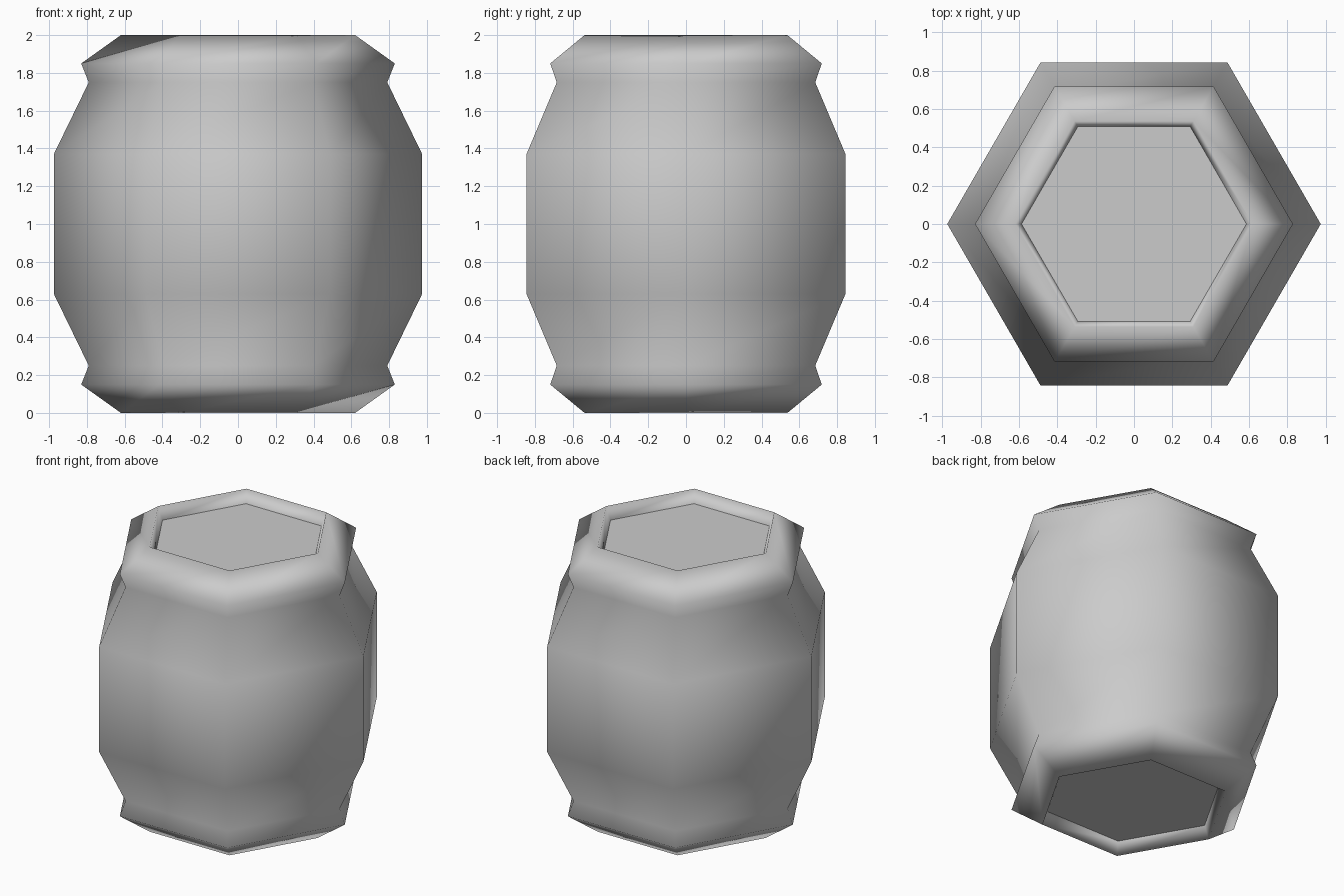
import bpy
import bmesh
from math import cos, sin, tau

SIDES = 6
LID_RADIUS, LID_DEPTH = 0.587, 0.09

cube = bpy.data.objects.get("Cube")
if cube:
    bpy.data.objects.remove(cube, do_unlink=True)

grey = bpy.data.materials.new("plain_grey")
grey.use_nodes = True
colour = (0.6, 0.6, 0.6, 1)
grey.diffuse_color = colour
grey.node_tree.nodes["Principled BSDF"].inputs["Base Color"].default_value = colour


def ring(bm, radius, z):
    return [bm.verts.new((radius * cos(tau * i / SIDES), radius * sin(tau * i / SIDES), z))
            for i in range(SIDES)]


def finish(bm, name, smooth):
    mesh = bpy.data.meshes.new(name)
    for face in bm.faces:
        face.smooth = smooth
    bm.to_mesh(mesh)
    bm.free()
    mesh.materials.append(grey)
    obj = bpy.data.objects.new(name, mesh)
    bpy.context.collection.objects.link(obj)
    return obj


# Barrel wall: upper half of the profile, mirrored about mid height
upper = [(0.975, 1.37), (0.79, 1.75), (0.83, 1.85), (0.62, 2.0),
         (LID_RADIUS, 2 - LID_DEPTH)]
profile = [(r, 2 - z) for r, z in reversed(upper)] + upper

bm = bmesh.new()
rings = [ring(bm, r, z) for r, z in profile]
for low, high in zip(rings, rings[1:]):
    for i in range(SIDES):
        j = (i + 1) % SIDES
        bm.faces.new((low[i], low[j], high[j], high[i]))
finish(bm, "barrel_wall", True)

# Flat recessed lids at both ends
for name, z, top in (("top_lid", 2 - LID_DEPTH, True), ("bottom_lid", LID_DEPTH, False)):
    bm = bmesh.new()
    verts = ring(bm, LID_RADIUS, z)
    bm.faces.new(verts if top else verts[::-1])
    finish(bm, name, False)
